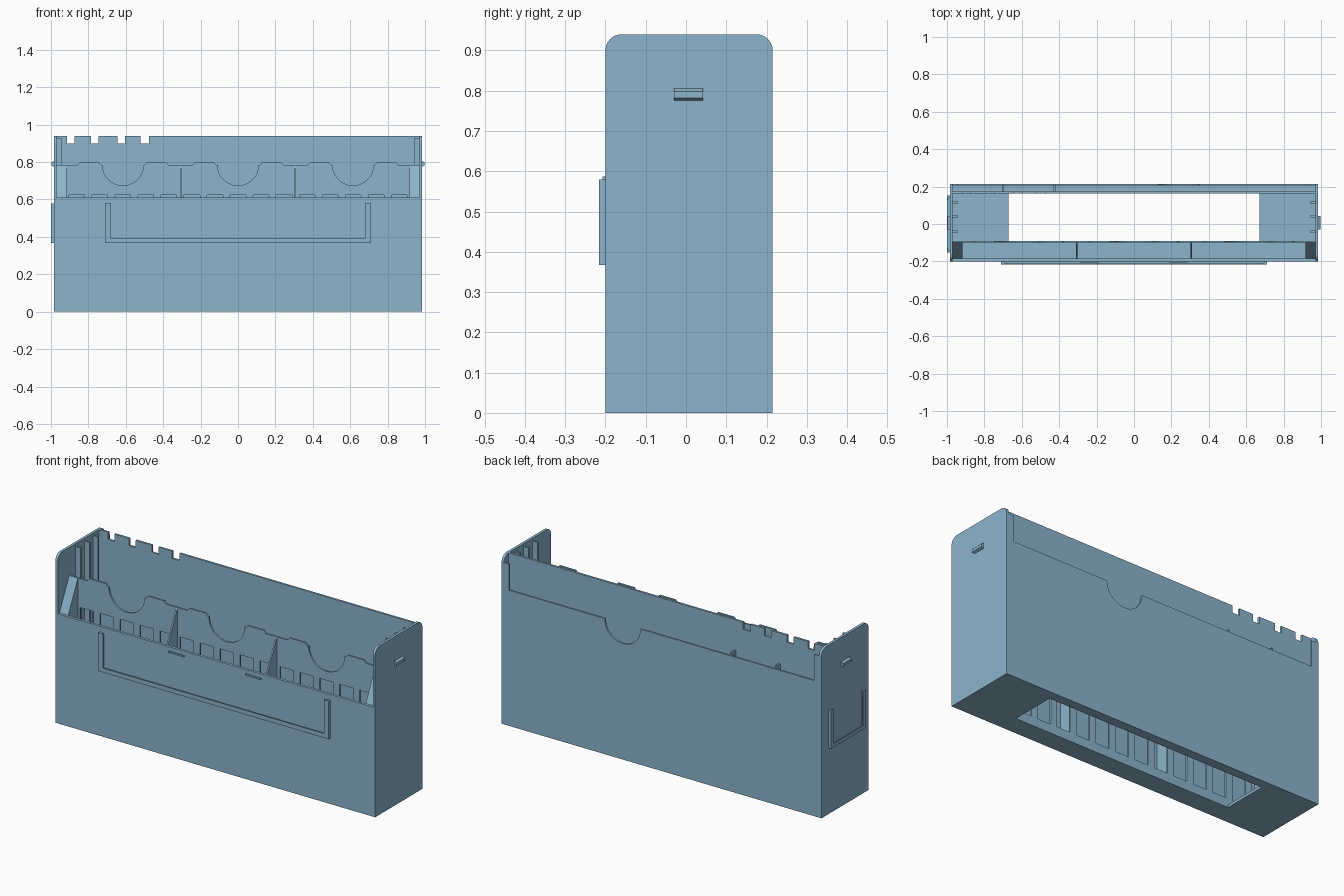
import bpy, bmesh, math
from mathutils import Vector

if "Cube" in bpy.data.objects:
    bpy.data.objects.remove(bpy.data.objects["Cube"])

mat = bpy.data.materials.new("soft blue plastic")
mat.diffuse_color = (0.262, 0.456, 0.604, 1)
mat.use_nodes = True
mat.node_tree.nodes["Principled BSDF"].inputs["Base Color"].default_value = mat.diffuse_color


def prism(name, pts, axis, a, b):
    """Extrude a 2D outline along an axis: x uses (y,z), y uses (x,z), z uses (x,y)."""
    def place(p):
        u, v = p
        return {"x": (a, u, v), "y": (u, a, v), "z": (u, v, a)}[axis]
    bm = bmesh.new()
    face = bm.faces.new([bm.verts.new(place(p)) for p in pts])
    ext = bmesh.ops.extrude_face_region(bm, geom=[face])
    shift = Vector([(b - a) if axis == k else 0 for k in "xyz"])
    moved = [g for g in ext["geom"] if isinstance(g, bmesh.types.BMVert)]
    bmesh.ops.translate(bm, vec=shift, verts=moved)
    bmesh.ops.recalc_face_normals(bm, faces=bm.faces)
    mesh = bpy.data.meshes.new(name)
    bm.to_mesh(mesh)
    bm.free()
    mesh.materials.append(mat)
    ob = bpy.data.objects.new(name, mesh)
    bpy.context.collection.objects.link(ob)
    return ob


def box(name, x0, x1, y0, y1, z0, z1):
    return prism(name, [(x0, y0), (x1, y0), (x1, y1), (x0, y1)], "z", z0, z1)


def arc(cx, cz, r, a0, a1, n):
    return [(cx + r * math.cos(math.radians(a0 + (a1 - a0) * i / n)),
             cz + r * math.sin(math.radians(a0 + (a1 - a0) * i / n)))
            for i in range(n + 1)]


W, IN = 0.985, 0.97       # outer and inner half width
F, B, H = -0.2, 0.215, 0.94
PF, PB = -0.1, -0.09      # partition faces

# Side walls with rounded top corners
side = ([(F, 0), (B, 0)] + arc(B - 0.04, H - 0.04, 0.04, 0, 90, 8)
        + arc(F + 0.04, H - 0.04, 0.04, 90, 180, 8))
prism("left_wall", side, "x", -W, -IN)
prism("right_wall", side, "x", IN, W)

# Front wall
box("front_wall", -IN, IN, F, F + 0.015, 0, 0.61)

# Floor around the bottom opening
for s, n in ((-1, "left"), (1, "right")):
    xs = sorted((s * 0.67, s * IN))
    box(n + "_floor", xs[0], xs[1], F + 0.015, 0.205, 0, 0.015)
box("front_floor", -0.67, 0.67, F + 0.015, PB, 0, 0.015)
box("rear_floor", -0.67, 0.67, 0.163, 0.205, 0, 0.015)

# Outer back panel with a finger notch
back = ([(-IN, 0), (IN, 0), (IN, 0.755)]
        + arc(0.24, 0.755, 0.11, 0, -180, 20) + [(-IN, 0.755)])
prism("outer_back_panel", back, "y", 0.205, B)

# Inner back panel with square notches along the top
top = [(-IN, 0.015), (IN, 0.015), (IN, H)]
for x0, x1 in ((-0.52, -0.475), (-0.645, -0.605), (-0.785, -0.745), (-0.915, -0.875)):
    top += [(x1, H), (x1, 0.9), (x0, 0.9), (x0, H)]
prism("inner_back_panel", top + [(-IN, H)], "y", 0.163, 0.175)
for x in (-0.7, -0.425):
    box("back_slot_fin", x - 0.005, x + 0.005, 0.175, 0.208, 0.015, 0.772)

# Partition top with tabs and three finger notches
edge = [(-IN, 0.625), (IN, 0.625), (IN, 0.785)]
for c in (0.615, 0, -0.615):
    for t in (c + 0.18, c - 0.18):
        h = 0.062
        tab = [(t + h, 0.785), (t + h - 0.012, 0.80), (t - h + 0.012, 0.80), (t - h, 0.785)]
        if t < c:
            edge += arc(c, 0.785, 0.11, 0, -180, 24)
        edge += tab
prism("partition_top", edge + [(-IN, 0.785)], "y", PF, PB)

# Partition slats and lower rail
box("partition_rail", -IN, IN, PF, PB, 0.015, 0.05)
for i in range(-7, 9):
    x = (i - 0.5) * 0.123
    box("partition_slat", x - 0.02, x + 0.02, PF, PB, 0.05, 0.625)
for s in (-1, 1):
    xs = sorted((s * 0.92, s * IN))
    box("partition_end", xs[0], xs[1], PF, PB, 0.05, 0.625)

# Sloped pocket dividers and sloped end covers
slope = [(F + 0.015, 0.015), (PF, 0.015), (PF, 0.785), (F + 0.015, 0.61)]
for x in (-0.92, -0.306, 0.306, 0.92):
    prism("pocket_divider", slope, "x", x - 0.004, x + 0.004)
cover = [(F + 0.015, 0.61), (PF, 0.785), (PF, 0.77), (F + 0.015, 0.595)]
prism("left_cover", cover, "x", -IN, -0.92)
prism("right_cover", cover, "x", 0.92, IN)

# Inner side ribs, rear corner rails and side clips
for s in (-1, 1):
    xs = sorted((s * 0.94, s * IN))
    for y in (-0.04, 0.04, 0.115):
        box("side_rib", xs[0], xs[1], y - 0.005, y + 0.005, 0.015, 0.925)
    box("corner_rail", xs[0], xs[1], 0.205, B, 0.755, 0.9)
    clip = [(s * W, 0.776), (s * 0.998, 0.782), (s * 0.998, 0.798), (s * W, 0.806)]
    prism("side_clip", clip, "y", -0.03, 0.042)


def frame(name, half, z0, z1, depth, place, lip):
    """Three-sided label holder: a raised U rim with an overhanging lip."""
    for part, w, d0, d1 in (("rim", 0.015, 0, depth), ("lip", lip, depth * 0.6, depth)):
        u = [(-half, z1), (-half, z0), (half, z0), (half, z1), (half - w, z1),
             (half - w, z0 + w * 0.8), (-half + w, z0 + w * 0.8), (-half + w, z1)]
        place(name + "_" + part, u, d0, d1)


# Front and left label holders
frame("front_label", 0.71, 0.367, 0.58, 0.016,
      lambda n, u, a, b: prism(n, u, "y", F - a, F - b), 0.03)
frame("side_label", 0.153, 0.367, 0.578, 0.015,
      lambda n, u, a, b: prism(n, u, "x", -W - a, -W - b), 0.025)

# Small retaining bumps above the front label
for s in (-1, 1):
    box("label_bump", s * 0.237 - 0.048, s * 0.237 + 0.048, F - 0.007, F, 0.579, 0.587)
